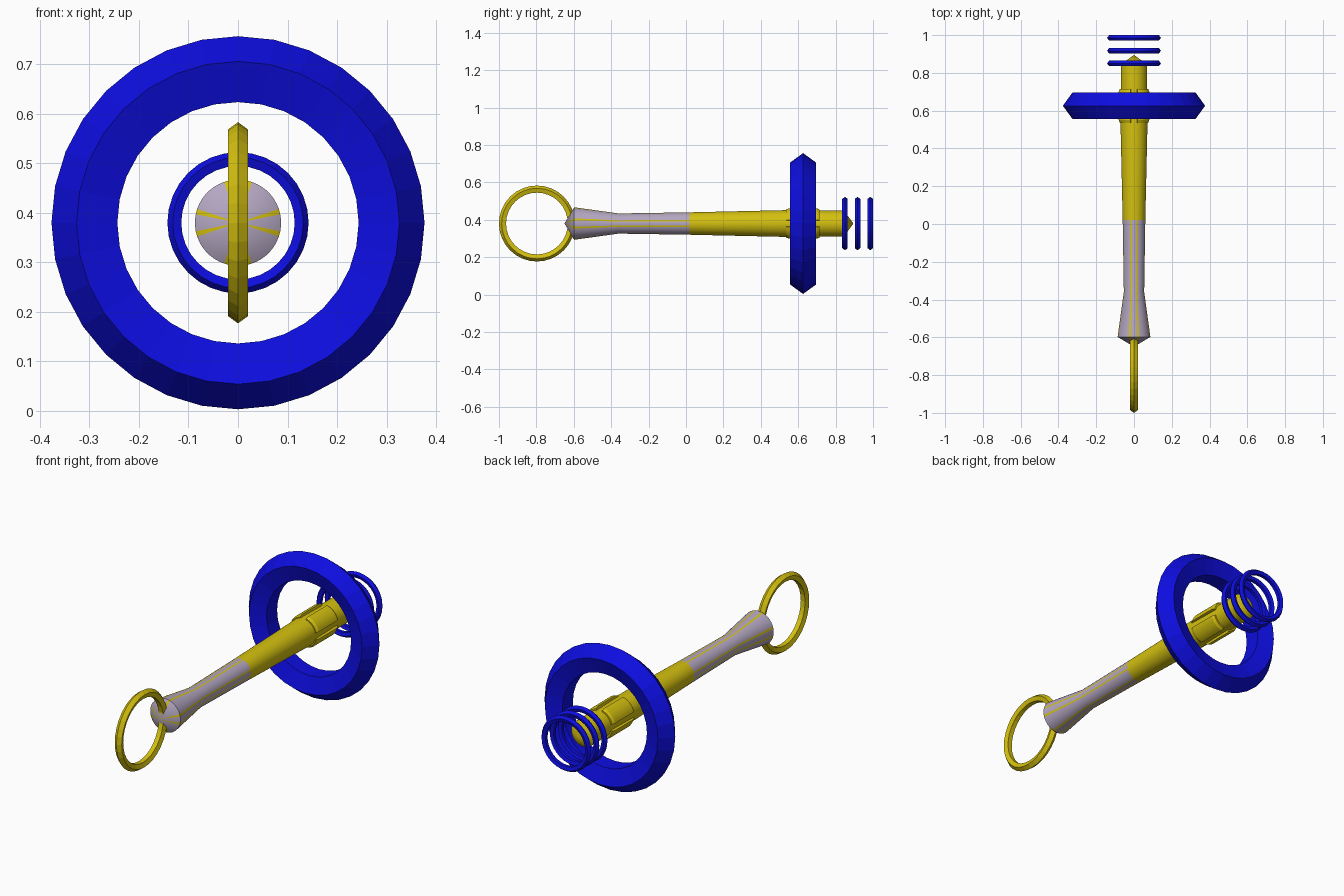
import bpy, bmesh, math
from math import sin, cos, pi, radians

if "Cube" in bpy.data.objects:
    bpy.data.objects.remove(bpy.data.objects["Cube"])

Z0 = 0.38   # height of the long axis


def material(name, rgb):
    m = bpy.data.materials.new(name)
    m.diffuse_color = (*rgb, 1)
    m.use_nodes = True
    m.node_tree.nodes["Principled BSDF"].inputs["Base Color"].default_value = m.diffuse_color
    return m


gold = material("gold", (0.66, 0.53, 0.005))
blue = material("blue", (0.004, 0.004, 0.74))
lilac = material("pale lilac", (0.46, 0.39, 0.54))


def finish(name, bm, mats, smooth=None):
    bmesh.ops.recalc_face_normals(bm, faces=bm.faces)
    me = bpy.data.meshes.new(name)
    bm.to_mesh(me)
    bm.free()
    ob = bpy.data.objects.new(name, me)
    bpy.context.collection.objects.link(ob)
    for m in mats:
        me.materials.append(m)
    if smooth:
        bpy.ops.object.select_all(action='DESELECT')
        ob.select_set(True)
        bpy.context.view_layer.objects.active = ob
        bpy.ops.object.shade_smooth_by_angle(angle=radians(smooth))
    return ob


def ring(name, y, major, minor, mat, axis='Y', n=32, k=5):
    """Ring with a pentagon section whose point faces outward."""
    bm = bmesh.new()
    loops = []
    for i in range(n):
        a = 2 * pi * i / n
        loop = []
        for j in range(k):
            b = 2 * pi * j / k
            r, h = major + minor * cos(b), minor * sin(b)
            u, v = r * sin(a), r * cos(a)
            co = (u, y + h, Z0 + v) if axis == 'Y' else (h, y + u, Z0 + v)
            loop.append(bm.verts.new(co))
        loops.append(loop)
    for i in range(n):
        p, q = loops[i], loops[(i + 1) % n]
        for j in range(k):
            bm.faces.new((p[j], p[(j + 1) % k], q[(j + 1) % k], q[j]))
    return finish(name, bm, [mat])


# Rings
ring("key_ring", -0.797, 0.182, 0.021, gold, 'X')
ring("large_wheel_ring", 0.626, 0.303, 0.0735, blue)
for i, y in enumerate((0.85, 0.917, 0.985)):
    ring(f"small_ring_{i + 1}", y, 0.127, 0.0155, blue)

# Shaft: turned profile (y, radius) with a lilac, gold-striped grip
N = 48
STEP = 2 * pi / N
profile = [(-0.598, 0.087), (-0.36, 0.054), (0.02, 0.06), (0.55, 0.072),
           (0.70, 0.069), (0.845, 0.069)]
bm = bmesh.new()
loops = [[bm.verts.new((r * cos((i + .5) * STEP), y, Z0 + r * sin((i + .5) * STEP)))
          for i in range(N)] for y, r in profile]
tips = [bm.verts.new((0, -0.65, Z0)), bm.verts.new((0, 0.895, Z0))]
for i in range(N):
    j = (i + 1) % N
    # stripes sit in pairs either side of each quarter direction
    stripe = (i + 1) % 12 in (2, 10)
    faces = [bm.faces.new((tips[0], loops[0][i], loops[0][j]))]
    for p, q in zip(loops, loops[1:]):
        faces.append(bm.faces.new((p[i], p[j], q[j], q[i])))
    faces.append(bm.faces.new((tips[1], loops[-1][i], loops[-1][j])))
    for f in faces:
        f.material_index = 1 if f.calc_center_median().y < 0.02 and not stripe else 0
finish("shaft", bm, [gold, lilac], 30)

# Four raised collar ribs on the diagonals, with bevelled ends
for c in range(4):
    bm = bmesh.new()
    M = 8
    section = [(0.535, 0.06), (0.535, 0.077), (0.55, 0.083),
               (0.70, 0.083), (0.715, 0.077), (0.715, 0.06)]
    cuts = []
    for i in range(M + 1):
        a = c * pi / 2 + radians(13 + 64 * i / M)
        cuts.append([bm.verts.new((r * cos(a), y, Z0 + r * sin(a))) for y, r in section])
    for p, q in zip(cuts, cuts[1:]):
        for j in range(len(section)):
            k = (j + 1) % len(section)
            bm.faces.new((p[j], p[k], q[k], q[j]))
    bm.faces.new(cuts[0])
    bm.faces.new(cuts[-1])
    finish(f"collar_rib_{c + 1}", bm, [gold], 20)
